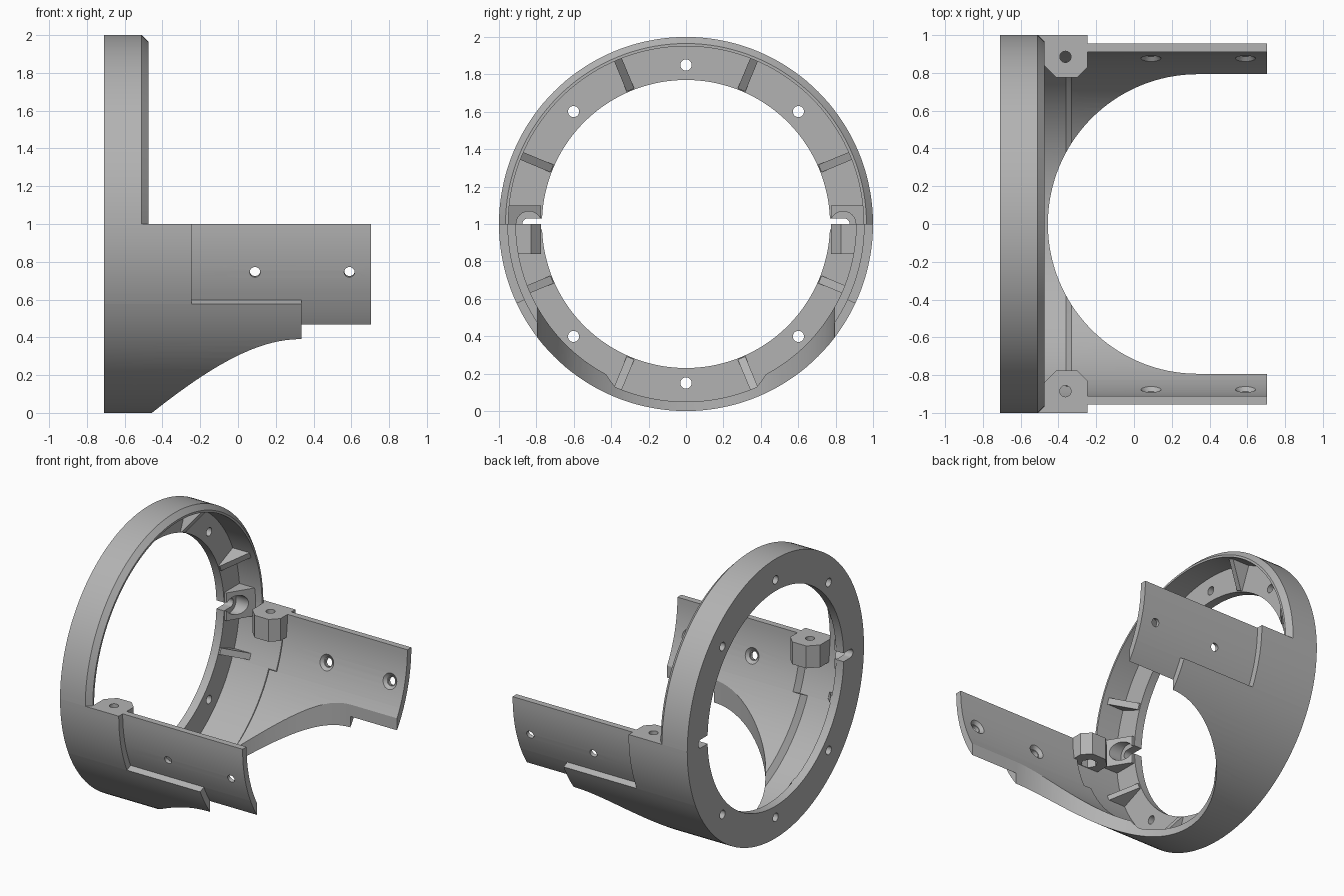
import bpy, bmesh
from math import sin, cos, pi, radians
from mathutils import Matrix, Vector

if "Cube" in bpy.data.objects:
    bpy.data.objects.remove(bpy.data.objects["Cube"])

grey = bpy.data.materials.new("plain grey")
grey.use_nodes = True
colour = (0.45, 0.45, 0.45, 1)
grey.diffuse_color = colour
grey.node_tree.nodes["Principled BSDF"].inputs["Base Color"].default_value = colour

IDENTITY = Matrix.Identity(4)
parts, cutters = [], []


def spoke(angle):
    """Frame on the ring axis: x along the axis, y outward at the angle, z tangential."""
    return Matrix.Translation((0, 0, 1)) @ Matrix.Rotation(radians(angle), 4, 'X')


def loft(name, loops, frame=IDENTITY, cutter=False):
    """Closed solid through matching loops of points."""
    bm = bmesh.new()
    rows = [[bm.verts.new(frame @ Vector(p)) for p in loop] for loop in loops]
    n = len(rows[0])
    for a, b in zip(rows, rows[1:]):
        for i in range(n):
            j = (i + 1) % n
            bm.faces.new((a[i], a[j], b[j], b[i]))
    bm.faces.new(rows[0])
    bm.faces.new(rows[-1])
    bmesh.ops.recalc_face_normals(bm, faces=bm.faces)
    mesh = bpy.data.meshes.new(name)
    bm.to_mesh(mesh)
    bm.free()
    mesh.materials.append(grey)
    obj = bpy.data.objects.new(name, mesh)
    bpy.context.collection.objects.link(obj)
    obj.hide_render = cutter
    (cutters if cutter else parts).append(obj)
    return obj


def lathe(name, profile, start, end):
    """Sweep an (x, radius) profile around the ring axis."""
    steps = round(abs(end - start) / 2.5)
    loops = []
    for k in range(steps + 1):
        m = spoke(start + (end - start) * k / steps)
        loops.append([m @ Vector((x, r, 0)) for x, r in profile])
    return loft(name, loops)


def prism(name, outline, low, high, frame=IDENTITY, cutter=False):
    """Extrude an (x, y) outline from low to high in z."""
    return loft(name, [[(x, y, z) for x, y in outline] for z in (low, high)], frame, cutter)


def drill(x, y, z, r, axis, depth, frame=IDENTITY, r_end=None, sides=24):
    """Round, conical or hexagonal cutter running along the named axis."""
    loops = []
    for d, rad in ((0, r), (depth, r_end or r)):
        ring = []
        for k in range(sides):
            u, v = rad * cos(2 * pi * k / sides), rad * sin(2 * pi * k / sides)
            off = {'X': (d, u, v), 'Y': (u, d, v), 'Z': (u, v, d)}[axis]
            ring.append(Vector((x, y, z)) + Vector(off))
        loops.append(ring)
    return loft("cutter", loops, frame, True)


def carve(obj, tools):
    for tool in tools:
        mod = obj.modifiers.new("cut", 'BOOLEAN')
        mod.operation, mod.solver, mod.object = 'DIFFERENCE', 'EXACT', tool
    graph = bpy.context.evaluated_depsgraph_get()
    mesh = bpy.data.meshes.new_from_object(obj.evaluated_get(graph))
    obj.modifiers.clear()
    obj.data = mesh


# Mounting ring: flange with a chamfered rim above, long shell below
BACK, FLOOR, BORE = -0.71, -0.65, 0.77
flange = [(FLOOR, 0.95), (FLOOR, BORE), (BACK, BORE), (BACK, 1)]
upper_ring = lathe("upper_ring", flange + [(-0.51, 1), (-0.475, 0.965), (-0.475, 0.95)], 0, 180)


def shell_profile(outer_step, inner_step):
    return flange + [(outer_step, 1), (outer_step, 0.955), (0.705, 0.955), (0.705, 0.91),
                     (inner_step + 0.03, 0.91), (inner_step, 0.95)]


lower_shell = lathe("lower_shell", shell_profile(0.335, -0.36), 205, 335)
left_wall = lathe("left_side_wall", shell_profile(-0.245, -0.30), 335, 360)
right_wall = lathe("right_side_wall", shell_profile(-0.245, -0.30), 180, 205)

# Round-ended opening through the bottom of the shell
HALF = 0.793
opening = [(0.337 - HALF * sin(pi * k / 64), HALF * cos(pi * k / 64)) for k in range(65)]
opening += [(1.2, -HALF), (1.2, HALF)]
opening_cut = prism("cutter", opening, -0.5, 1.5, cutter=True)

# Flange screw holes
bolt = {a: drill(-0.9, 0.85, 0, 0.03, 'X', 0.5, spoke(a)) for a in (45, 90, 135, 225, 270, 315)}

# Slots at both sides of the flange, with wedge pads and counterbores
slots = []
for side, a in (("left", 0), ("right", 180)):
    end = [(0.845 + 0.03 * sin(pi * k / 12), 0.03 * cos(pi * k / 12)) for k in range(13)]
    outline = [(0.6, 0.03)] + end + [(0.6, -0.03)]
    slot = loft("cutter", [[(x, y, z) for y, z in outline] for x in (-0.9, -0.4)], spoke(a), True)
    slots.append(slot)
    pad = prism(side + "_slot_pad", [(-0.66, 0.775), (-0.66, 0.96), (-0.52, 0.96), (-0.635, 0.775)],
                -0.1, 0.1, spoke(a))
    carve(pad, [slot, drill(-0.655, 0.84, 0, 0.068, 'X', 0.4, spoke(a))])

# Countersunk holes through the side walls
wall_holes = {}
for wall, a in ((left_wall, -15.5), (right_wall, 195.5)):
    wall_holes[wall] = []
    for x in (0.09, 0.59):
        wall_holes[wall].append(drill(x, 0.8, 0, 0.028, 'Y', 0.3, spoke(a)))
        wall_holes[wall].append(drill(x, 0.895, 0, 0.068, 'Y', 0.035, spoke(a), 0.034))

carve(upper_ring, [bolt[a] for a in (45, 90, 135)] + slots)
carve(lower_shell, [opening_cut] + [bolt[a] for a in (225, 270, 315)])
carve(left_wall, wall_holes[left_wall] + slots[:1])
carve(right_wall, wall_holes[right_wall] + slots[1:])

# Triangular gussets between flange and rim
for k in range(8):
    prism(f"gusset_{k + 1}", [(-0.66, 0.775), (-0.66, 0.96), (-0.51, 0.96), (-0.64, 0.775)],
          -0.022, 0.022, spoke(22.5 + 45 * k))

# Screw bosses on the top edge of the shell, with nut pockets below
for side, s in (("left", 1), ("right", -1)):
    outline = [(-0.475, 0.965), (-0.475, 0.84), (-0.41, 0.775), (-0.30, 0.775),
               (-0.245, 0.83), (-0.245, 0.965)]
    boss = prism(side + "_screw_boss", [(x, s * y) for x, y in outline], 0.84, 1)
    carve(boss, [drill(-0.363, s * 0.885, 0.7, 0.03, 'Z', 0.5),
                 drill(-0.363, s * 0.885, 0.7, 0.055, 'Z', 0.2, sides=6)])

for tool in cutters:
    bpy.data.objects.remove(tool)

# Smooth the round surfaces and keep the edges crisp
bpy.ops.object.select_all(action='DESELECT')
for obj in parts:
    obj.select_set(True)
bpy.context.view_layer.objects.active = parts[0]
bpy.ops.object.shade_smooth_by_angle(angle=radians(25))
